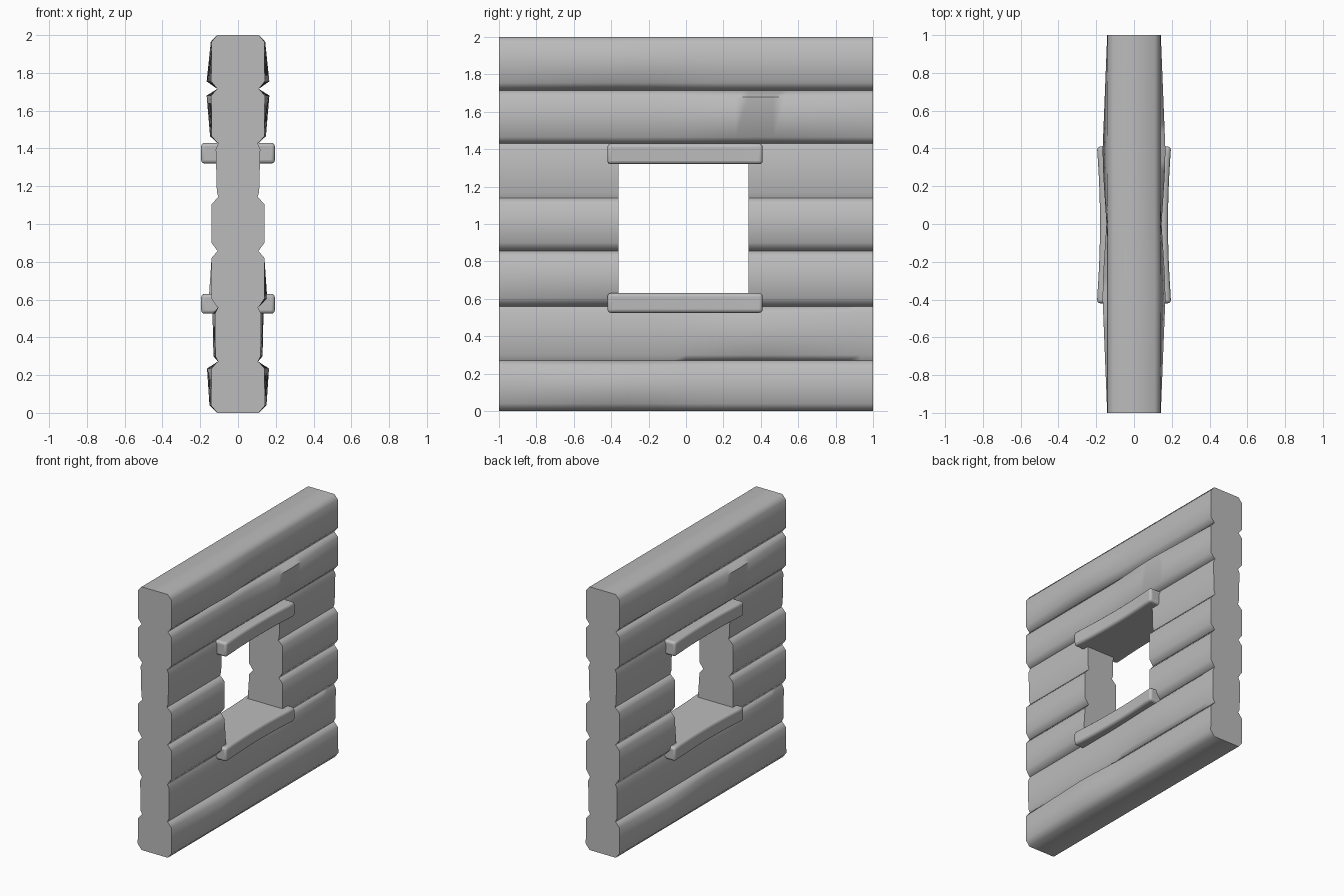
import bpy, bmesh, math

if "Cube" in bpy.data.objects:
    bpy.data.objects.remove(bpy.data.objects["Cube"], do_unlink=True)

grey = bpy.data.materials.new("plain grey")
grey.use_nodes = True
colour = (0.5, 0.5, 0.5, 1)
grey.diffuse_color = colour
grey.node_tree.nodes["Principled BSDF"].inputs["Base Color"].default_value = colour


def loft(name, stations, section, smooth=60):
    """Skin a closed section along y and cap both ends."""
    bm = bmesh.new()
    rings = [[bm.verts.new((x, y, z)) for x, z in section(y)] for y in stations]
    n = len(rings[0])
    for a, b in zip(rings, rings[1:]):
        for i in range(n):
            j = (i + 1) % n
            bm.faces.new((a[i], a[j], b[j], b[i]))
    bm.faces.new(rings[0])
    bm.faces.new(rings[-1])
    bmesh.ops.recalc_face_normals(bm, faces=bm.faces)
    mesh = bpy.data.meshes.new(name)
    bm.to_mesh(mesh)
    bm.free()
    mesh.materials.append(grey)
    obj = bpy.data.objects.new(name, mesh)
    bpy.context.collection.objects.link(obj)
    bpy.ops.object.select_all(action="DESELECT")
    obj.select_set(True)
    bpy.context.view_layer.objects.active = obj
    bpy.ops.object.shade_smooth_by_angle(angle=math.radians(smooth))
    return obj


def swell(y):
    """Rise steadily to a peak at y = -0.4, then ease away."""
    if y < -0.4:
        return (y + 1) / 0.6
    if y < 0.15:
        return 0.5 + 0.5 * math.cos(math.pi * (y + 0.4) / 0.55)
    return 0


def log_section(z0, z1, low, high, swell_low, swell_high, side, inner, chamfer):
    """Chamfered log whose two faces swell at opposite ends."""
    def section(y):
        r, l = swell(side * y), swell(-side * y)
        a, b = z0 + chamfer, z1 - 0.035
        return [(inner, z0), (low + swell_low * r, a), (high + swell_high * r, b),
                (inner, z1), (-inner, z1), (-high - swell_high * l, b),
                (-low - swell_low * l, a), (-inner, z0)]
    return section


# Logs: bottom, top, half widths low and high, swelling low and high, side, seam, chamfer
logs = {
    "bottom_log": (0, 0.27, 0.143, 0.14, 0.008, 0.024, 1, 0.11, 0.04),
    "second_log": (0.27, 0.56, 0.12, 0.122, 0.01, 0.013, -1, 0.105, 0.03),
    "lower_window_log": (0.56, 0.855, 0.14, 0.14, 0.015, 0, 1, 0.11, 0.045),
    "middle_window_log": (0.855, 1.14, 0.14, 0.14, 0, 0, 1, 0.107, 0.045),
    "upper_window_log": (1.14, 1.43, 0.112, 0.118, 0, 0, 1, 0.103, 0.03),
    "sixth_log": (1.43, 1.715, 0.14, 0.142, 0.008, 0.024, -1, 0.11, 0.035),
    "top_log": (1.715, 2, 0.142, 0.14, 0.024, 0.004, 1, 0.11, 0.04),
}
opening = (-0.362, 0.335)


def span(a, b, n):
    return [a + (b - a) * i / n for i in range(n + 1)]


for name, spec in logs.items():
    section = log_section(*spec)
    if "window" in name:
        loft(name + "_near", span(-1, opening[0], 8), section)
        loft(name + "_far", span(opening[1], 1, 8), section)
    else:
        loft(name, span(-1, 1, 30), section)


# Window sill and lintel: boards slightly waisted along their length
def board(name, z0, z1):
    def section(y):
        w = 0.18 + 0.016 * min(1, abs(y) / 0.4) ** 2
        return [(w, z0), (w, z1), (-w, z1), (-w, z0)]
    obj = loft(name, span(-0.42, 0.41, 12), section, 40)
    bevel = obj.modifiers.new("soft edges", "BEVEL")
    bevel.width = 0.018
    bevel.segments = 3
    bevel.limit_method = "ANGLE"
    bevel.angle_limit = math.radians(50)


board("window_sill", 0.525, 0.63)
board("window_lintel", 1.32, 1.43)
